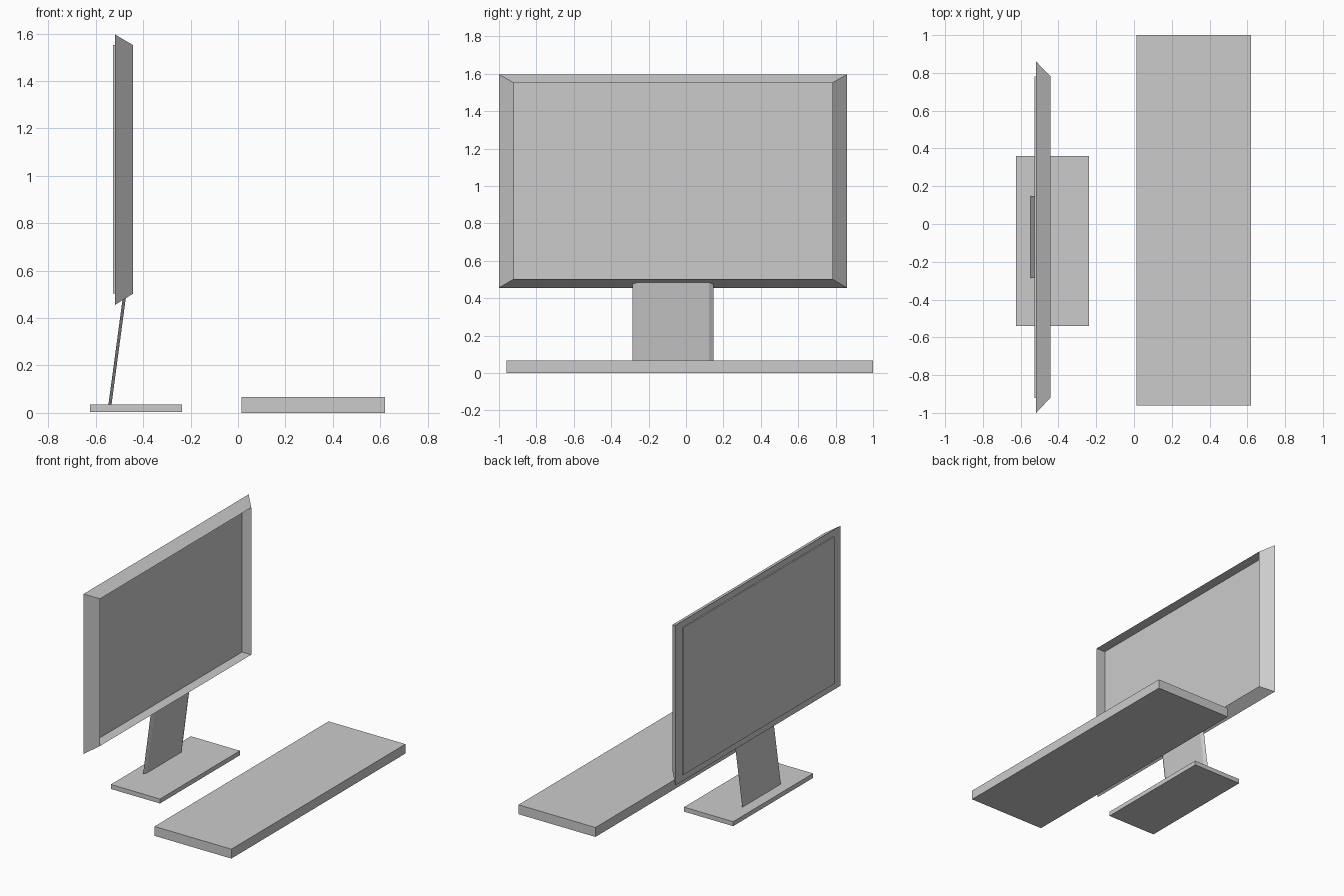
import bpy, bmesh

if "Cube" in bpy.data.objects:
    bpy.data.objects.remove(bpy.data.objects["Cube"])


def loft(name, loops, ring=False):
    """Bridge four-cornered loops; cap the ends, or close them into a ring."""
    bm = bmesh.new()
    rows = [[bm.verts.new(p) for p in loop] for loop in loops]
    pairs = list(zip(rows, rows[1:]))
    if ring:
        pairs.append((rows[-1], rows[0]))
    else:
        bm.faces.new(rows[0])
        bm.faces.new(rows[-1])
    for a, b in pairs:
        for i in range(4):
            j = (i + 1) % 4
            bm.faces.new((a[i], a[j], b[j], b[i]))
    bmesh.ops.recalc_face_normals(bm, faces=bm.faces[:])
    mesh = bpy.data.meshes.new(name)
    bm.to_mesh(mesh)
    bm.free()
    obj = bpy.data.objects.new(name, mesh)
    bpy.context.collection.objects.link(obj)
    return obj


def upright(x, y0, y1, z0, z1):
    """Rectangle facing along x."""
    return [(x, y0, z0), (x, y1, z0), (x, y1, z1), (x, y0, z1)]


def box(name, x0, x1, *yz):
    return loft(name, [upright(x0, *yz), upright(x1, *yz)])


# keyboard slab and stand foot
box("keyboard", 0.014, 0.62, -0.96, 1.0, 0.0, 0.067)
box("stand_base", -0.624, -0.237, -0.54, 0.36, 0.003, 0.035)

# leaning neck: wider at the back, sides chamfered toward the front
def neck_section(x, z, t=0.013):
    return [(x, -0.287, z), (x, 0.147, z), (x + t, 0.124, z), (x + t, -0.263, z)]


loft("stand_neck", [neck_section(-0.547, 0.033), neck_section(-0.486, 0.488)])

# bezel: sloped outside, straight-walled recess inside
outer = (-1.0, 0.86, 0.456, 1.596)
inner = (-0.92, 0.782, 0.503, 1.552)
loft("screen_bezel", [
    upright(-0.518, *inner),
    upright(-0.518, *outer),
    upright(-0.443, *inner),
], ring=True)

# display panel closing the recess, standing slightly proud at the back
box("screen_panel", -0.527, -0.515, *inner)
